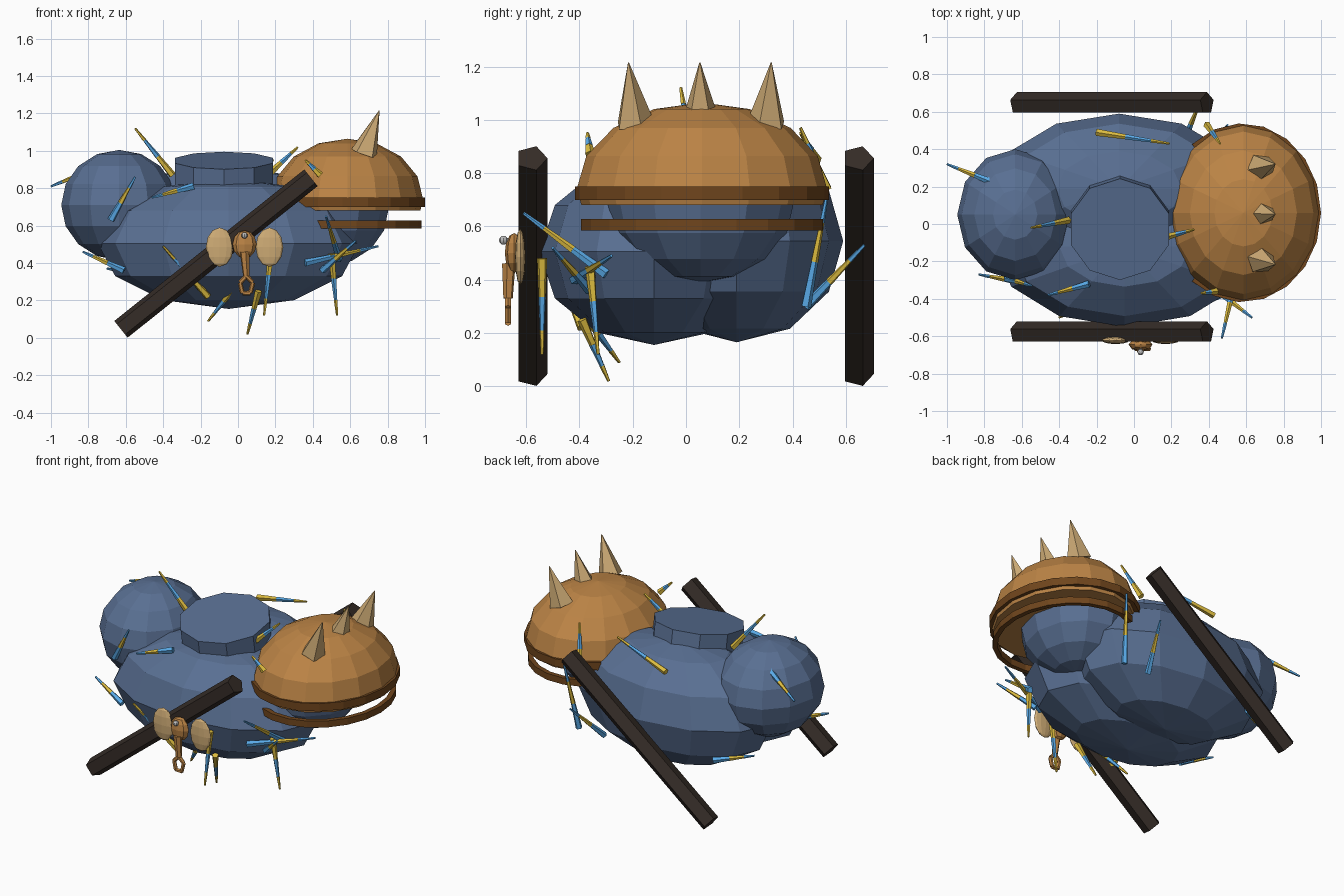
import bpy, bmesh, math
from mathutils import Vector, Matrix

if "Cube" in bpy.data.objects:
    bpy.data.objects.remove(bpy.data.objects["Cube"])


def mat(name, r, g, b):
    m = bpy.data.materials.new(name)
    m.diffuse_color = (r, g, b, 1)
    m.use_nodes = True
    m.node_tree.nodes["Principled BSDF"].inputs["Base Color"].default_value = m.diffuse_color
    return m


BLUE = mat("slate_blue", 0.10, 0.16, 0.29)
ORANGE = mat("orange", 0.50, 0.23, 0.06)
TAN = mat("tan", 0.62, 0.41, 0.18)
DARK = mat("dark_wood", 0.035, 0.025, 0.02)
BROWN = mat("brown", 0.16, 0.06, 0.012)
YELLOW = mat("straw_yellow", 0.72, 0.50, 0.05)
SKY = mat("straw_blue", 0.10, 0.40, 0.80)
GREY = mat("grey", 0.5, 0.5, 0.5)


def finish(name, bm, material):
    bmesh.ops.recalc_face_normals(bm, faces=bm.faces)
    me = bpy.data.meshes.new(name)
    bm.to_mesh(me)
    bm.free()
    me.materials.append(material)
    ob = bpy.data.objects.new(name, me)
    bpy.context.collection.objects.link(ob)
    return ob


def ball(name, c, r, material, seg=12, rings=8, cut=None):
    bm = bmesh.new()
    bmesh.ops.create_uvsphere(bm, u_segments=seg, v_segments=rings, radius=1)
    bmesh.ops.transform(bm, verts=bm.verts,
                        matrix=Matrix.Translation(c) @ Matrix.Diagonal((*r, 1)))
    if cut is not None:
        bmesh.ops.bisect_plane(bm, geom=bm.verts[:] + bm.edges[:] + bm.faces[:],
                               plane_co=(0, 0, cut), plane_no=(0, 0, 1), clear_inner=True)
        bmesh.ops.holes_fill(bm, edges=bm.edges, sides=0)
    return finish(name, bm, material)


def rod(name, a, b, r1, r2, material, sides=5):
    a, b = Vector(a), Vector(b)
    bm = bmesh.new()
    bmesh.ops.create_cone(bm, cap_ends=True, segments=sides, radius1=r1, radius2=r2,
                          depth=(b - a).length)
    rot = (b - a).to_track_quat('Z', 'Y').to_matrix().to_4x4()
    bmesh.ops.transform(bm, verts=bm.verts, matrix=Matrix.Translation((a + b) / 2) @ rot)
    return finish(name, bm, material)


# Body: two overlapping lobes, a ball at each end and a tilted lid
ball("body_front_lobe", (-0.05, -0.12, 0.505), (0.70, 0.43, 0.35), BLUE, 12, 6)
ball("body_back_lobe", (-0.08, 0.19, 0.545), (0.67, 0.40, 0.38), BLUE, 12, 6)
ball("rear_ball", (-0.635, 0.05, 0.71), (0.31, 0.35, 0.295), BLUE)
ball("head_ball", (0.49, 0.055, 0.69), (0.315, 0.35, 0.30), BLUE)
lid_axis = Vector((0, -0.17, 0.98))
lid = Vector((-0.075, -0.015, 0.87))
rod("top_lid", lid - 0.08 * lid_axis, lid + 0.08 * lid_axis, 0.275, 0.275, BLUE, 10)

# Helmet dome with three spikes
ball("helmet_dome", (0.585, 0.06, 0.74), (0.405, 0.47, 0.325), ORANGE, 16, 8, cut=0.68)
for k in (-1, 0, 1):
    rod("helmet_spike", (0.675, 0.055 + 0.248 * k, 0.985), (0.755, 0.052 + 0.268 * k, 1.215),
        0.075, 0.002, TAN)


# Curved helmet bands
def band(name, rx, ry, z0, z1, sweep, t=0.03, n=14):
    bm = bmesh.new()
    loops = []
    for i in range(n + 1):
        a = math.radians(-sweep + 2 * sweep * i / n)
        c, s = math.cos(a), math.sin(a)
        loops.append([bm.verts.new((0.58 + (rx - d) * c, 0.06 + (ry - d) * s, z))
                      for d, z in ((0, z0), (0, z1), (t, z1), (t, z0))])
    for p, q in zip(loops, loops[1:]):
        for k in range(4):
            bm.faces.new((p[k], p[(k + 1) % 4], q[(k + 1) % 4], q[k]))
    bm.faces.new(loops[0])
    bm.faces.new(loops[-1])
    finish(name, bm, BROWN)


band("helmet_rim_band", 0.42, 0.478, 0.70, 0.75, 130)
band("lower_band", 0.40, 0.458, 0.585, 0.627, 115)

# Slanted five-sided beams on both sides
for name, y in (("front_beam", -0.58), ("back_beam", 0.645)):
    a, b = Vector((-0.626, y, 0.046)), Vector((0.39, y, 0.856))
    out = Vector((0, 1, 0))
    across = (b - a).normalized().cross(out)
    bm = bmesh.new()
    ring = [0.06 * (math.cos(t) * out + math.sin(t) * across)
            for t in (math.tau * k / 5 for k in range(5))]
    base = bm.faces.new([bm.verts.new(a + v) for v in ring])
    top = bmesh.ops.extrude_face_region(bm, geom=[base], use_keep_orig=True)
    bmesh.ops.translate(bm, vec=b - a,
                        verts=[g for g in top["geom"] if isinstance(g, bmesh.types.BMVert)])
    finish(name, bm, DARK)

# Big-eared charm hanging on the front beam
ball("charm_head", (0.035, -0.645, 0.50), (0.064, 0.035, 0.075), ORANGE, 8, 6)
for side in (-1, 1):
    ball("charm_ear", (0.035 + 0.133 * side, -0.622, 0.485), (0.074, 0.02, 0.105), TAN, 12, 6)
rod("charm_stud", (0.035, -0.65, 0.55), (0.035, -0.675, 0.548), 0.008, 0.008, GREY, 6)
ball("charm_bead", (0.035, -0.685, 0.548), (0.017, 0.017, 0.017), GREY, 8, 6)
rod("charm_trunk", (0.035, -0.665, 0.46), (0.045, -0.668, 0.33), 0.026, 0.018, ORANGE, 6)
loop = [Vector((0.045 + 0.036 * math.sin(t), -0.668, 0.28 + 0.05 * math.cos(t)))
        for t in (math.tau * k / 5 for k in range(6))]
for p, q in zip(loop, loop[1:]):
    rod("charm_trunk_loop", p, q, 0.013, 0.012, ORANGE, 6)

# Two-tone straws poking out of the body: thick end, thin end
straws = [
    ((-0.35, 0.02, 0.87), (-0.55, -0.02, 1.12)),
    ((-0.75, 0.22, 0.91), (-1.0, 0.32, 0.81)),
    ((-0.02, -0.38, 0.27), (-0.16, -0.25, 0.09)),
    ((-0.68, -0.29, 0.63), (-0.55, -0.33, 0.86)),
    ((0.18, -0.54, 0.48), (0.14, -0.54, 0.12)),
    ((-0.61, -0.31, 0.36), (-0.83, -0.27, 0.46)),
    ((-0.16, -0.39, 0.22), (-0.4, -0.5, 0.49)),
    ((-0.24, -0.32, 0.81), (-0.46, -0.38, 0.75)),
    ((0.5, -0.36, 0.45), (0.53, -0.33, 0.12)),
    ((0.54, -0.3, 0.42), (0.47, -0.61, 0.65)),
    ((0.17, -0.07, 0.88), (0.32, -0.03, 1.02)),
    ((0.36, -0.42, 0.4), (0.75, -0.28, 0.49)),
    ((-0.2, 0.49, 0.85), (0.19, 0.43, 0.95)),
    ((0.45, 0.45, 0.3), (0.5, 0.53, 0.72)),
    ((0.44, -0.36, 0.87), (0.36, -0.37, 0.95)),
    ((0.27, 0.45, 0.3), (0.36, 0.67, 0.53)),
    ((0.11, -0.39, 0.25), (0.05, -0.29, 0.02)),
    ((-0.5, 0.44, 0.34), (-0.7, 0.3, 0.37)),
    ((0.39, 0.53, 0.74), (0.46, 0.43, 0.97)),
    ((0.45, -0.36, 0.36), (0.63, -0.5, 0.52)),
]
cuts = (0, 0.4, 0.75, 1)
for n, (a, b) in enumerate(straws):
    a, b = Vector(a), Vector(b)
    for i in range(3):
        u, v = cuts[i], cuts[i + 1]
        rod("straw", a.lerp(b, u), a.lerp(b, v), 0.02 - 0.013 * u, 0.019 - 0.013 * v,
            (YELLOW, SKY)[(n + i) % 2])
